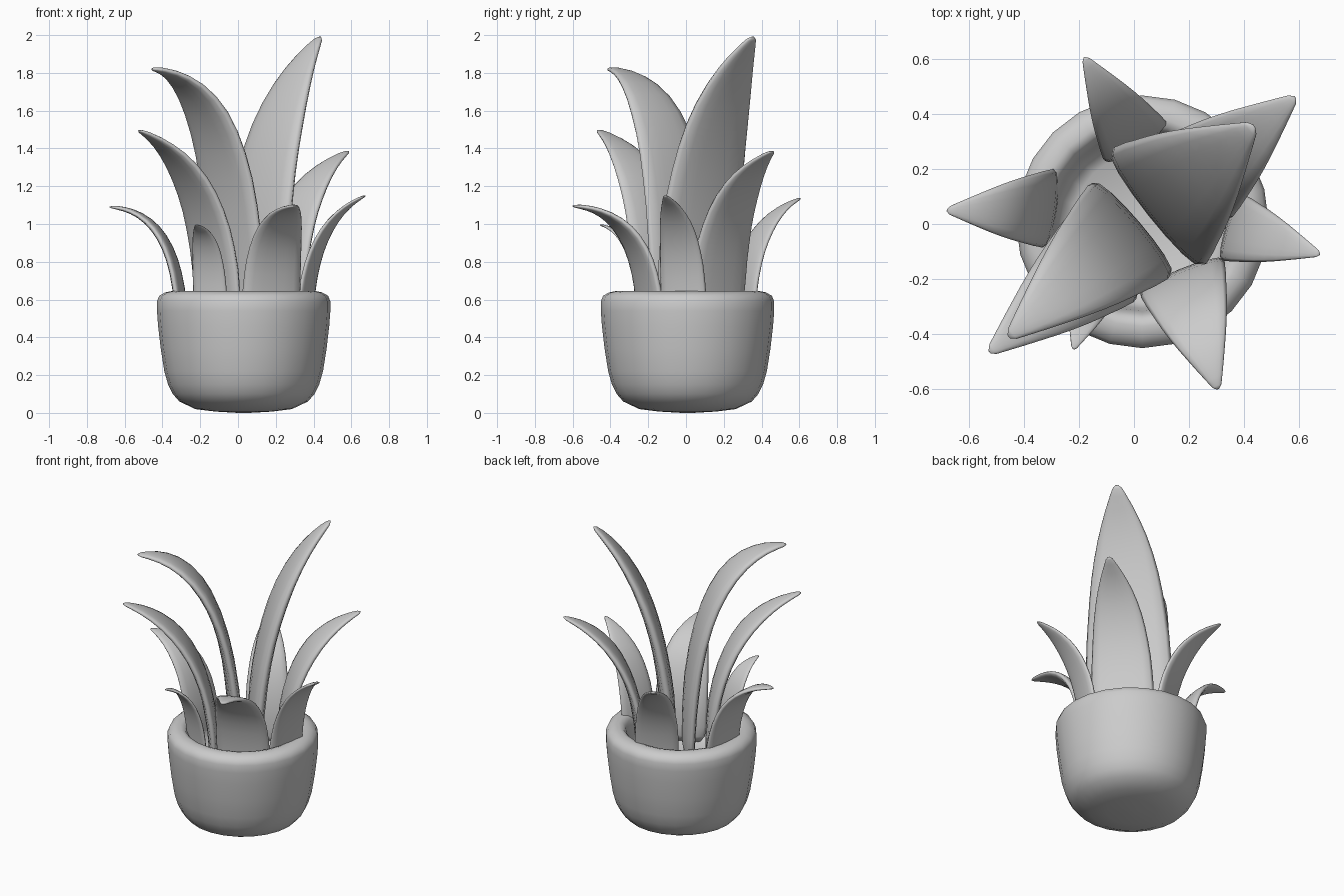
import bpy, math
from mathutils import Vector

if "Cube" in bpy.data.objects:
    bpy.data.objects.remove(bpy.data.objects["Cube"])


def add_object(name, verts, faces, angle=60):
    mesh = bpy.data.meshes.new(name)
    mesh.from_pydata(verts, [], faces)
    mesh.update()
    obj = bpy.data.objects.new(name, mesh)
    bpy.context.collection.objects.link(obj)
    bpy.ops.object.select_all(action='DESELECT')
    obj.select_set(True)
    bpy.context.view_layer.objects.active = obj
    bpy.ops.object.shade_smooth_by_angle(angle=math.radians(angle))
    return obj


def loft(rings):
    """Skin equal-sized rings and cap both ends."""
    n = len(rings[0])
    verts = [p for ring in rings for p in ring]
    faces = [list(range(n))[::-1]]
    for i in range(len(rings) - 1):
        for j in range(n):
            k = (j + 1) % n
            faces.append((i * n + j, i * n + k, (i + 1) * n + k, (i + 1) * n + j))
    last = (len(rings) - 1) * n
    faces.append([last + j for j in range(n)])
    return verts, faces


def lerp_table(table, t):
    for (t0, a), (t1, b) in zip(table, table[1:]):
        if t <= t1:
            return a + (b - a) * (t - t0) / (t1 - t0)
    return table[-1][1]


# Pot: lathed bowl with a thick rounded rim and a shallow inner floor
POT_X, POT_Y, SIDES = 0.03, 0.008, 24
profile = [(0.03, 0.0), (0.15, 0.007), (0.255, 0.02), (0.34, 0.06), (0.375, 0.1),
           (0.40, 0.15), (0.42, 0.22), (0.439, 0.34), (0.453, 0.46), (0.459, 0.54),
           (0.459, 0.59), (0.447, 0.62), (0.415, 0.638), (0.38, 0.645), (0.355, 0.638),
           (0.337, 0.615), (0.325, 0.57), (0.315, 0.50), (0.295, 0.445), (0.25, 0.42),
           (0.03, 0.42)]
rings = [[(POT_X + r * math.cos(2 * math.pi * j / SIDES),
           POT_Y + r * math.sin(2 * math.pi * j / SIDES), z) for j in range(SIDES)]
         for r, z in profile]
add_object("pot", *loft(rings))

# Leaves: tapered blunt-edged section swept along an outward-bending arc
BASE_Z = 0.43
WIDTH = [(0, 0.75), (0.03, 0.92), (0.08, 0.98), (0.2, 1), (0.35, 0.955), (0.5, 0.86),
         (0.64, 0.735), (0.78, 0.53), (0.88, 0.34), (0.95, 0.19), (0.985, 0.11), (1, 0.03)]
THICK = [(0, 0.5), (0.03, 0.85), (0.2, 1), (0.6, 0.85), (0.94, 0.42), (0.985, 0.25), (1, 0.08)]
STEPS = [0, 0.03, 0.08, 0.14, 0.2, 0.28, 0.36, 0.44, 0.52, 0.6, 0.68, 0.76, 0.83, 0.89,
         0.95, 0.985, 1]


def leaf(name, corner_a, corner_b, tip, bend):
    a, b = Vector((*corner_a, BASE_Z)), Vector((*corner_b, BASE_Z))
    base, tip = (a + b) / 2, Vector(tip)
    ctrl = Vector((base.x, base.y, BASE_Z + bend * (tip.z - BASE_Z)))
    side, width = (b - a).normalized(), (b - a).length
    rings = []
    for t in STEPS:
        p = base * (1 - t) ** 2 + ctrl * 2 * t * (1 - t) + tip * t * t
        tangent = ((ctrl - base) * (1 - t) + (tip - ctrl) * t).normalized()
        normal = tangent.cross(side).normalized()
        w = width / 2 * lerp_table(WIDTH, t)
        h = width * 0.088 * lerp_table(THICK, t)
        ring = []
        for j in range(16):
            c, s = math.cos(2 * math.pi * j / 16), math.sin(2 * math.pi * j / 16)
            ring.append(p + side * w * c + normal * h * math.copysign(abs(s) ** 0.75, s))
        rings.append(ring)
    add_object(name, *loft(rings), angle=150)


LEAVES = [
    ("tall_leaf_back_right", (-0.085, 0.268), (0.25, -0.155), (0.435, 0.355, 1.99), 0.71),
    ("tall_leaf_front_left", (-0.15, 0.155), (0.14, -0.185), (-0.455, -0.41, 1.82), 0.98),
    ("middle_leaf_front_left", (-0.22, 0.05), (0.015, -0.27), (-0.525, -0.465, 1.495), 0.83),
    ("middle_leaf_back_right", (0.095, 0.305), (0.345, 0.015), (0.585, 0.46, 1.385), 0.8),
    ("short_leaf_left", (-0.28, 0.20), (-0.32, -0.085), (-0.68, 0.05, 1.09), 0.97),
    ("short_leaf_right", (0.315, -0.13), (0.39, 0.11), (0.675, -0.11, 1.15), 0.8),
    ("short_leaf_back", (-0.105, 0.225), (0.125, 0.36), (-0.18, 0.605, 1.135), 0.82),
    ("short_leaf_front_right", (0.02, -0.25), (0.325, -0.125), (0.305, -0.60, 1.095), 0.97),
    ("short_leaf_front_left", (-0.235, -0.19), (-0.055, -0.255), (-0.22, -0.455, 0.995), 0.92),
]
for args in LEAVES:
    leaf(*args)
